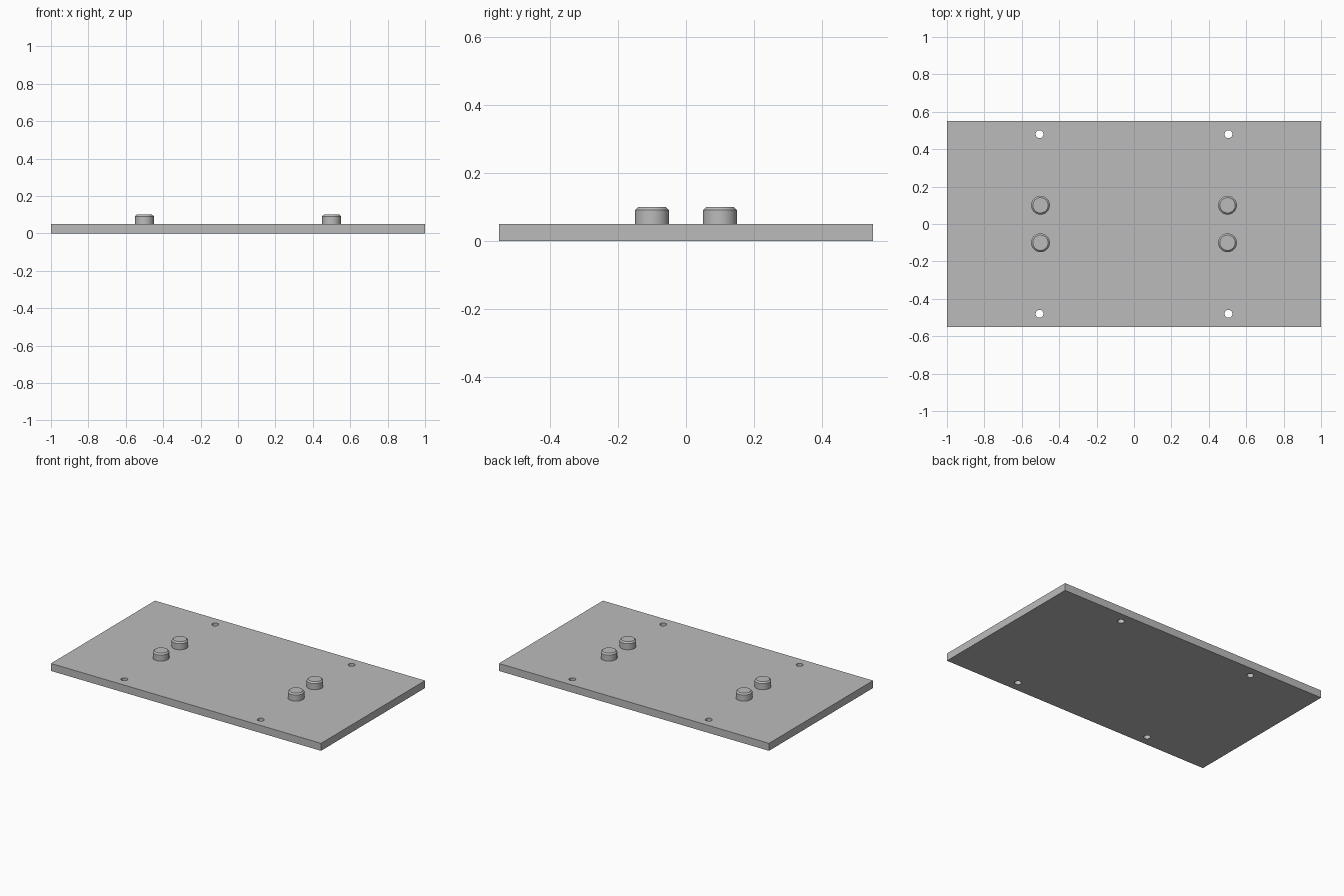
import bpy
import math

cube = bpy.data.objects.get("Cube")
if cube:
    bpy.data.objects.remove(cube, do_unlink=True)

LENGTH, WIDTH, THICK = 2.0, 1.1, 0.05
PEG_R, PEG_H, CHAMFER = 0.05, 0.05, 0.009
HOLE_R = 0.021
SIGNS = [(sx, sy) for sx in (-1, 1) for sy in (-1, 1)]

# Single grey material
grey = bpy.data.materials.new("plain_grey")
grey.use_nodes = True
colour = (0.5, 0.5, 0.5, 1.0)
grey.diffuse_color = colour
grey.node_tree.nodes["Principled BSDF"].inputs["Base Color"].default_value = colour


def cylinder(name, radius, depth, location):
    bpy.ops.mesh.primitive_cylinder_add(
        vertices=48, radius=radius, depth=depth, location=location)
    obj = bpy.context.object
    obj.name = name
    obj.data.materials.append(grey)
    return obj


def apply_modifiers(obj):
    bpy.ops.object.select_all(action="DESELECT")
    obj.select_set(True)
    bpy.context.view_layer.objects.active = obj
    for mod in list(obj.modifiers):
        bpy.ops.object.modifier_apply(modifier=mod.name)
    bpy.ops.object.shade_smooth_by_angle(angle=math.radians(30))


# Flat base plate
bpy.ops.mesh.primitive_cube_add(size=1, location=(0, 0, THICK / 2))
plate = bpy.context.object
plate.name = "base_plate"
plate.scale = (LENGTH, WIDTH, THICK)
bpy.ops.object.transform_apply(location=False, rotation=False, scale=True)
plate.data.materials.append(grey)

# Through holes near the long edges
cutters = []
for sx, sy in SIGNS:
    cutter = cylinder("hole_cutter", HOLE_R, THICK * 3,
                      (sx * 0.505, sy * 0.48, THICK / 2))
    cutter.hide_render = True
    cutters.append(cutter)
    cut = plate.modifiers.new("hole", "BOOLEAN")
    cut.operation = "DIFFERENCE"
    cut.solver = "EXACT"
    cut.object = cutter
apply_modifiers(plate)
for cutter in cutters:
    bpy.data.objects.remove(cutter, do_unlink=True)

# Chamfered pegs: two pairs on the top face
for sx, sy in SIGNS:
    side = "left" if sx > 0 else "right"
    end = "back" if sy > 0 else "front"
    peg = cylinder(f"peg_{end}_{side}", PEG_R, PEG_H,
                   (sx * 0.5, sy * 0.1, THICK + PEG_H / 2))
    # Bevel only the top rim
    weights = peg.data.attributes.new("bevel_weight_edge", "FLOAT", "EDGE")
    for edge in peg.data.edges:
        if all(peg.data.vertices[v].co.z > 0 for v in edge.vertices):
            weights.data[edge.index].value = 1.0
    bevel = peg.modifiers.new("chamfer", "BEVEL")
    bevel.limit_method = "WEIGHT"
    bevel.width = CHAMFER
    bevel.segments = 1
    apply_modifiers(peg)
